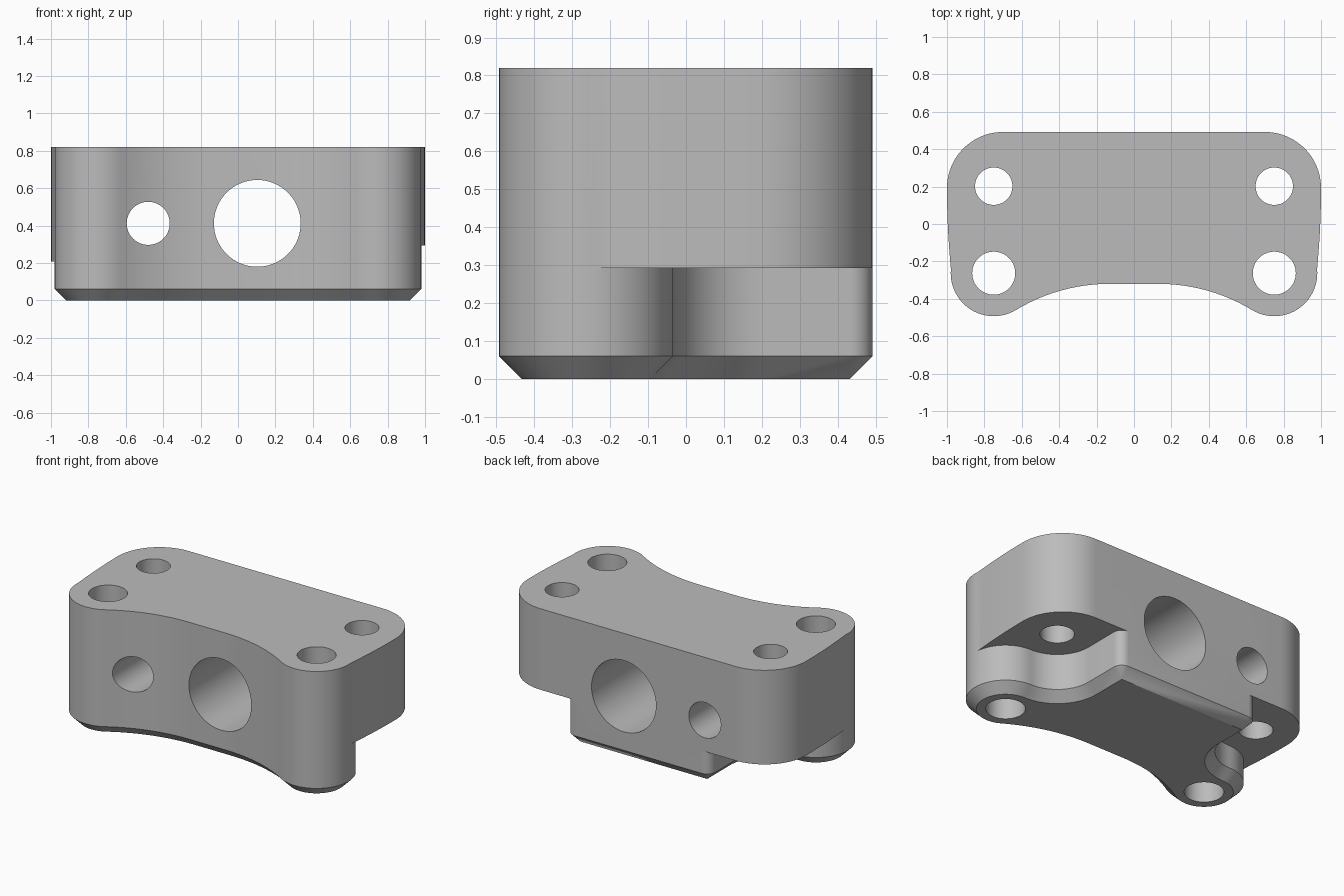
import bpy, bmesh
from math import sin, cos, radians, atan2, degrees, pi
from mathutils import Matrix

if "Cube" in bpy.data.objects:
    bpy.data.objects.remove(bpy.data.objects["Cube"], do_unlink=True)

HEIGHT, CHAMFER = 0.82, 0.06
STEP = {1: 0.293, -1: 0.208}              # ledge height on each side
BOSS_X, BOSS_Y, BOSS_R = 0.75, -0.263, 0.23
REAR_Y, RELIEF_R = 0.202, 0.235
SCOOP_X, SCOOP_R = 0.13, 0.967
SCOOP_Y = -0.32 - SCOOP_R
SIDE_ANGLE = 5.5


def arc(cx, cy, r, a0, a1, n):
    """Points along an arc, angles in degrees."""
    angles = [radians(a0 + (a1 - a0) * i / n) for i in range(n + 1)]
    return [(cx + r * cos(a), cy + r * sin(a)) for a in angles]


def front_half(d=0):
    """Scooped front and the front boss, inset by d."""
    t = degrees(atan2(BOSS_Y - SCOOP_Y, BOSS_X - SCOOP_X))
    return (arc(SCOOP_X, SCOOP_Y, SCOOP_R + d, 90, t, 20)
            + arc(BOSS_X, BOSS_Y, BOSS_R - d, t - 180, SIDE_ANGLE, 24)[1:])


def upper_rear():
    """Gently bowed side and the large rear corner."""
    return (arc(-3.4, 0.192, 4.4, -SIDE_ANGLE + 0.3, 0, 8)
            + arc(0.7, 0.192, 0.3, 0, 90, 20)[1:])


def lower_rear(d=0):
    """Rest of the boss, relief around the rear hole, small rear corner."""
    return (arc(BOSS_X, BOSS_Y, BOSS_R - d, SIDE_ANGLE, 90, 16)[1:]
            + arc(BOSS_X, REAR_Y, RELIEF_R + d, 270, 180, 20)[1:]
            + arc(0.455, 0.432, CHAMFER - d, 0, 90, 10))


def mirror(pts):
    return [(-x, y) for x, y in reversed(pts)]


def side_z(x):
    return STEP[1 if x > 0 else -1]


# Outlines of the wide top, the relieved foot and its chamfered underside
foot_end = lower_rear()[-1]
upper_half = front_half() + upper_rear() + [foot_end]
lower_half = front_half() + lower_rear()
under_half = front_half(CHAMFER) + lower_rear(CHAMFER)
upper, lower, under = [h + mirror(h) for h in (upper_half, lower_half, under_half)]

bm = bmesh.new()


def face(coords):
    return bm.faces.new([bm.verts.new(c) for c in coords])


def wall(a, b):
    """Quads joining two rings of 3D points."""
    n = len(a)
    for i in range(n):
        j = (i + 1) % n
        face((a[i], a[j], b[j], b[i]))


top_ring = [(x, y, HEIGHT) for x, y in upper]
ledge_out = [(x, y, side_z(x)) for x, y in upper]
ledge_in = [(x, y, side_z(x)) for x, y in lower]
chamfer_ring = [(x, y, CHAMFER) for x, y in lower]
bottom_ring = [(x, y, 0) for x, y in under]
wall(ledge_out, top_ring)
wall(chamfer_ring, ledge_in)
wall(bottom_ring, chamfer_ring)
face(top_ring)
face(reversed(bottom_ring))

# Ledges under the rear corners
start = front_half()[-1]
for s in (1, -1):
    loop = [start] + upper_rear() + [foot_end] + list(reversed(lower_rear()[:-1]))
    face([(s * x, y, STEP[s]) for x, y in loop])

bmesh.ops.remove_doubles(bm, verts=bm.verts, dist=0.0002)
bmesh.ops.dissolve_degenerate(bm, edges=bm.edges, dist=0.0001)
bmesh.ops.recalc_face_normals(bm, faces=bm.faces)
mesh = bpy.data.meshes.new("mounting_block")
bm.to_mesh(mesh)
bm.free()
block = bpy.data.objects.new("mounting_block", mesh)
bpy.context.collection.objects.link(block)

# Plain grey metal
grey = bpy.data.materials.new("grey_metal")
grey.use_nodes = True
grey.diffuse_color = (0.5, 0.5, 0.5, 1)
grey.node_tree.nodes["Principled BSDF"].inputs["Base Color"].default_value = (0.5, 0.5, 0.5, 1)
mesh.materials.append(grey)

# Drilled holes: four bolt holes downwards, two bores from front to back
cut = bmesh.new()


def drill(x, y, z, r, turn):
    bmesh.ops.create_cone(cut, cap_ends=True, segments=72, radius1=r, radius2=r, depth=3,
                          matrix=Matrix.Translation((x, y, z)) @ Matrix.Rotation(turn, 4, "X"))


for s in (1, -1):
    drill(s * BOSS_X, BOSS_Y, 0, 0.115, 0)
    drill(s * BOSS_X, REAR_Y, 0, 0.1, 0)
drill(0.103, 0, 0.412, 0.232, pi / 2)
drill(-0.48, 0, 0.412, 0.115, pi / 2)

cut_mesh = bpy.data.meshes.new("hole_cutter")
cut.to_mesh(cut_mesh)
cut.free()
cut_mesh.materials.append(grey)
cutter = bpy.data.objects.new("hole_cutter", cut_mesh)
bpy.context.collection.objects.link(cutter)
cutter.hide_render = True

mod = block.modifiers.new("holes", "BOOLEAN")
mod.operation = "DIFFERENCE"
mod.solver = "EXACT"
mod.object = cutter
bpy.ops.object.select_all(action="DESELECT")
block.select_set(True)
bpy.context.view_layer.objects.active = block
bpy.ops.object.modifier_apply(modifier=mod.name)
bpy.data.objects.remove(cutter, do_unlink=True)
bpy.ops.object.shade_smooth_by_angle(angle=radians(30))
